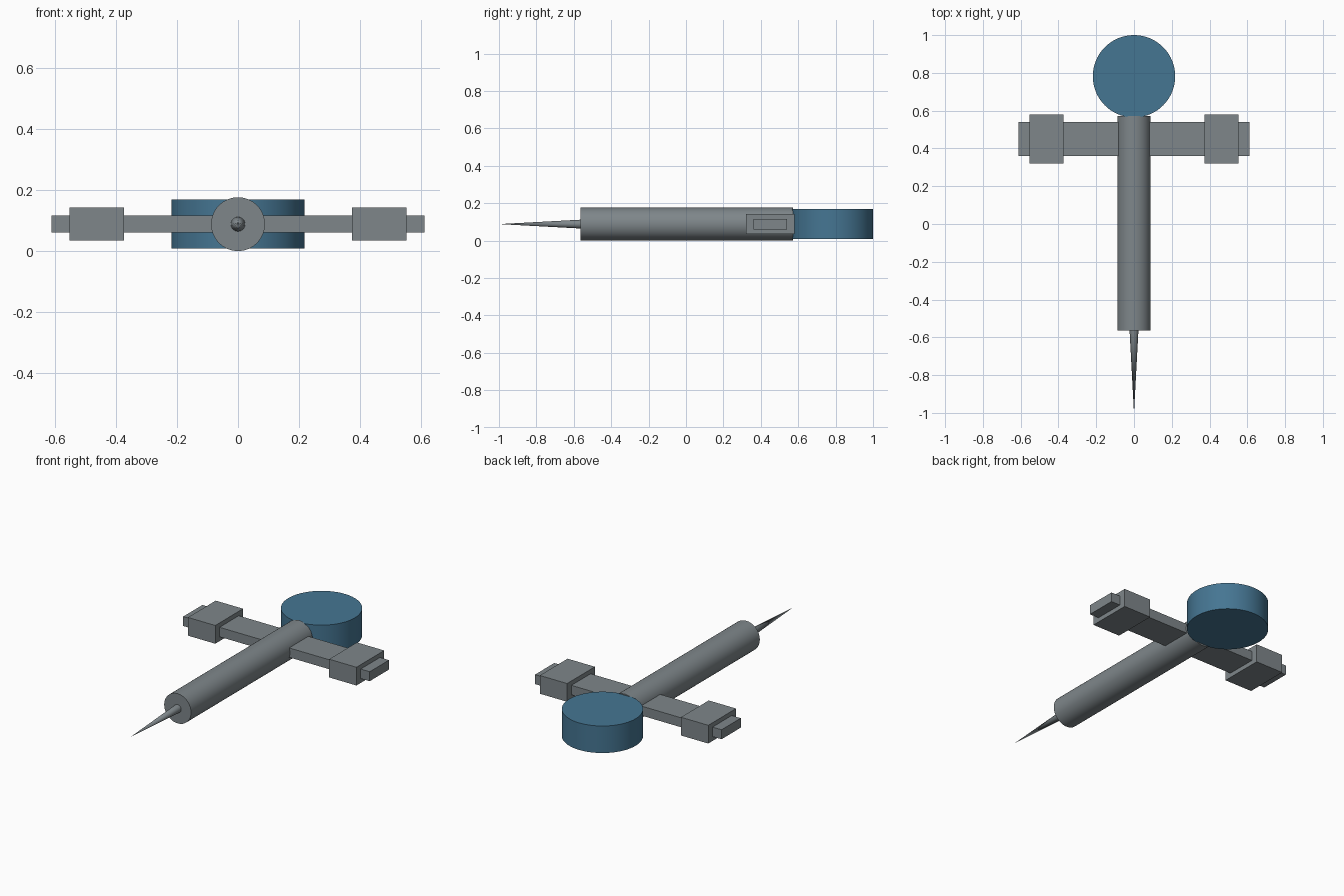
import bpy, math

if "Cube" in bpy.data.objects:
    bpy.data.objects.remove(bpy.data.objects["Cube"])

Z = 0.088  # shared centre height


def material(name, rgb):
    m = bpy.data.materials.new(name)
    m.diffuse_color = (*rgb, 1)
    m.use_nodes = True
    m.node_tree.nodes["Principled BSDF"].inputs["Base Color"].default_value = m.diffuse_color
    return m


grey = material("metal grey", (0.21, 0.24, 0.255))
blue = material("steel blue", (0.06, 0.18, 0.29))


def finish(name, mat, smooth=False):
    ob = bpy.context.object
    ob.name = name
    ob.data.materials.append(mat)
    bpy.ops.object.transform_apply(location=False, rotation=True, scale=True)
    if smooth:
        bpy.ops.object.shade_smooth_by_angle(angle=math.radians(35))
    return ob


def box(name, x0, x1, y0, y1, half_z):
    bpy.ops.mesh.primitive_cube_add(size=1, location=((x0 + x1) / 2, (y0 + y1) / 2, Z))
    bpy.context.object.scale = (x1 - x0, y1 - y0, half_z * 2)
    return finish(name, grey)


# Main tube along y
bpy.ops.mesh.primitive_cylinder_add(vertices=64, radius=0.088, depth=1.137,
                                    location=(0, 0.0035, Z), rotation=(math.pi / 2, 0, 0))
finish("body_tube", grey, True)

# Needle pointing to the front
bpy.ops.mesh.primitive_cone_add(vertices=32, radius1=0.0235, radius2=0, depth=0.435,
                                location=(0, -0.7825, Z), rotation=(math.pi / 2, 0, 0))
finish("needle", grey, True)

# Flat disc at the back
bpy.ops.mesh.primitive_cylinder_add(vertices=96, radius=0.218, depth=0.16,
                                    location=(0, 0.782, Z + 0.001))
finish("rear_disc", blue, True)

# Cross bar with a thicker block near each end
box("cross_bar", -0.611, 0.611, 0.36, 0.54, 0.028)
for side, s in (("left", -1), ("right", 1)):
    a, b = sorted((s * 0.373, s * 0.552))
    box(side + "_block", a, b, 0.32, 0.58, 0.054)
